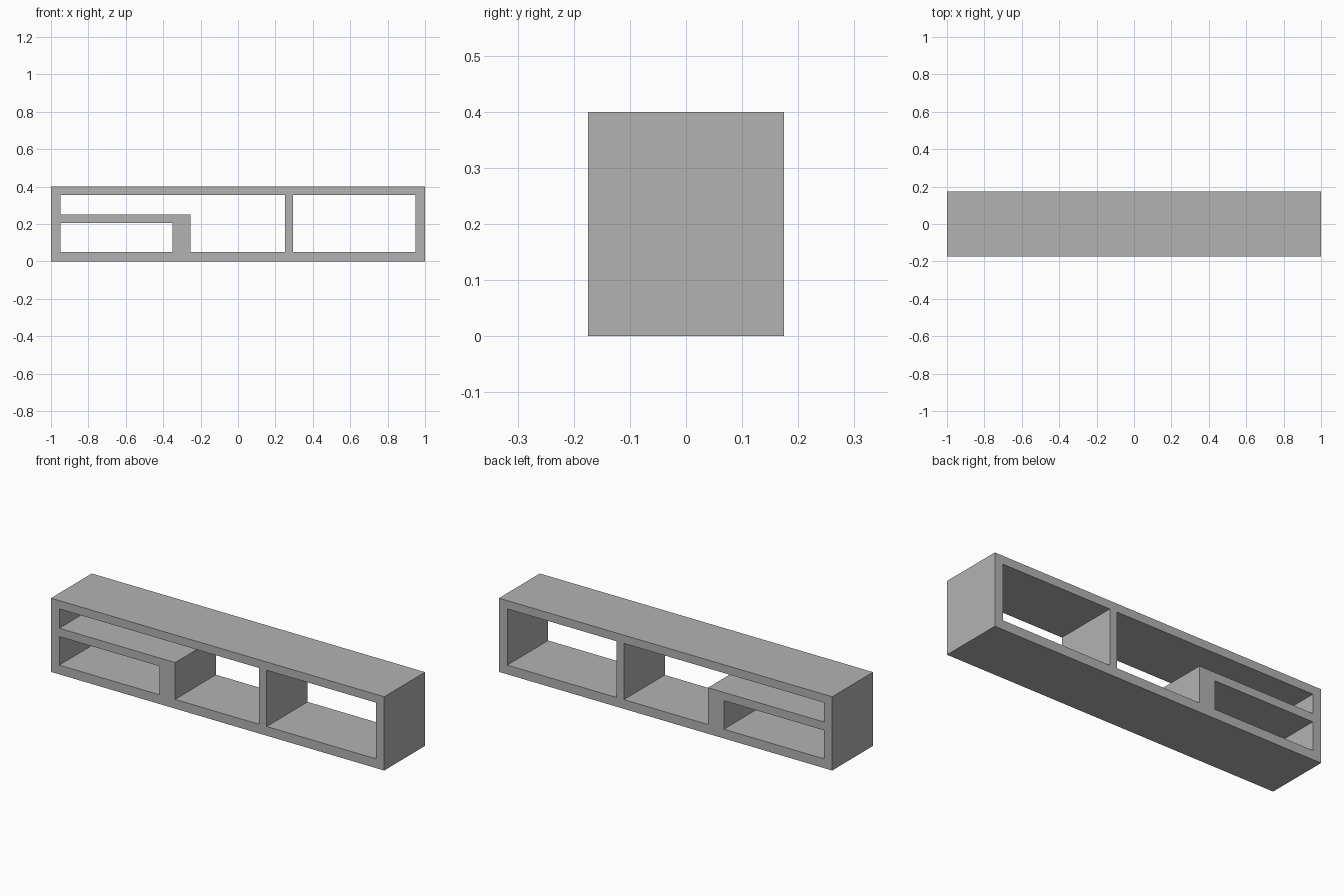
import bpy
import bmesh

cube = bpy.data.objects.get("Cube")
if cube:
    bpy.data.objects.remove(cube, do_unlink=True)

# Single grey finish
grey = bpy.data.materials.new("plain_grey")
grey.use_nodes = True
colour = (0.45, 0.45, 0.45, 1)
grey.diffuse_color = colour
grey.node_tree.nodes["Principled BSDF"].inputs["Base Color"].default_value = colour

HALF_LENGTH, HALF_DEPTH, HEIGHT = 1.0, 0.175, 0.4
INNER_X = 0.95                    # inner face of the side panels
FLOOR, CEILING = 0.05, 0.355      # inner faces of the base and top
SHELF_LOW, SHELF_TOP = 0.205, 0.25
POST_LEFT, POST_RIGHT = -0.35, -0.255


def panel(name, x0, x1, z0, z1):
    """Full-depth board between the given x and z limits."""
    bm = bmesh.new()
    bmesh.ops.create_cube(bm, size=1)
    for v in bm.verts:
        v.co.x *= x1 - x0
        v.co.y *= 2 * HALF_DEPTH
        v.co.z *= z1 - z0
    mesh = bpy.data.meshes.new(name)
    bm.to_mesh(mesh)
    bm.free()
    mesh.materials.append(grey)
    obj = bpy.data.objects.new(name, mesh)
    obj.location = ((x0 + x1) / 2, 0, (z0 + z1) / 2)
    bpy.context.collection.objects.link(obj)
    return obj


# Outer carcass
panel("base_panel", -HALF_LENGTH, HALF_LENGTH, 0, FLOOR)
panel("top_panel", -HALF_LENGTH, HALF_LENGTH, CEILING, HEIGHT)
panel("right_side", -HALF_LENGTH, -INNER_X, FLOOR, CEILING)
panel("left_side", INNER_X, HALF_LENGTH, FLOOR, CEILING)

# Inner divider, and the low shelf resting on its thick post
panel("divider", 0.25, 0.295, FLOOR, CEILING)
panel("shelf", -INNER_X, POST_RIGHT, SHELF_LOW, SHELF_TOP)
panel("shelf_post", POST_LEFT, POST_RIGHT, FLOOR, SHELF_LOW)
